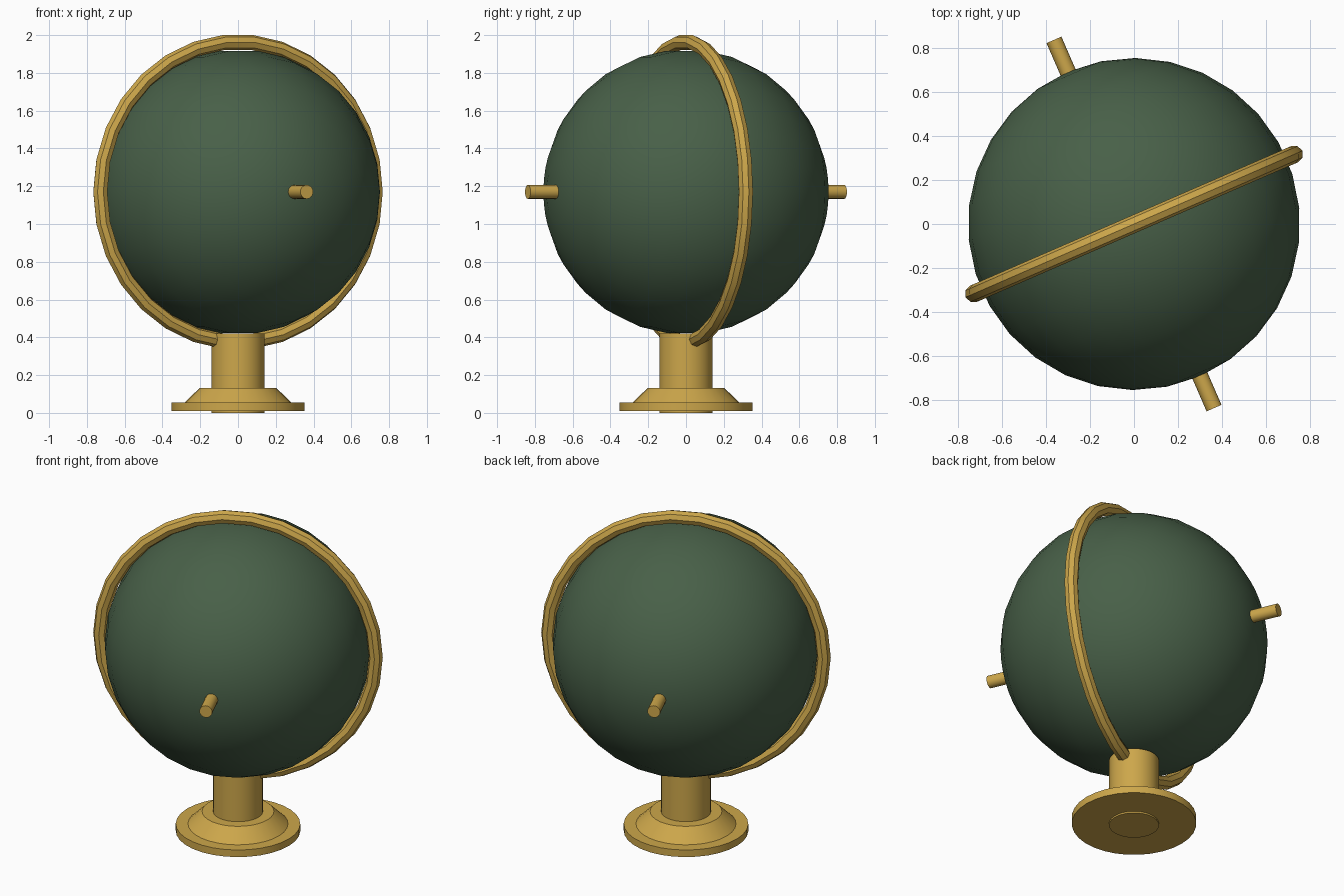
import bpy, math

if "Cube" in bpy.data.objects:
    bpy.data.objects.remove(bpy.data.objects["Cube"])

TILT = math.radians(23.5)
CENTER = (0, 0, 1.17)
AXIS_ROT = (math.pi / 2, 0, TILT)   # local z runs along the globe's pins


def material(name, rgb):
    m = bpy.data.materials.new(name)
    m.diffuse_color = (*rgb, 1)
    m.use_nodes = True
    m.node_tree.nodes["Principled BSDF"].inputs["Base Color"].default_value = m.diffuse_color
    return m


green = material("dark green", (0.065, 0.117, 0.065))
gold = material("brass gold", (0.61, 0.386, 0.07))


def lathe(name, profile, sides, mat, loc=(0, 0, 0), rot=(0, 0, 0), closed=False):
    """Turn (radius, z) points around local z; a radius of 0 is a pole."""
    verts, rings, faces = [], [], []
    for r, z in profile:
        if r < 1e-6:
            rings.append([len(verts)] * sides)
            verts.append((0, 0, z))
        else:
            rings.append(list(range(len(verts), len(verts) + sides)))
            for i in range(sides):
                a = 2 * math.pi * i / sides
                verts.append((r * math.cos(a), r * math.sin(a), z))
    pairs = list(zip(rings, rings[1:]))
    if closed:
        pairs.append((rings[-1], rings[0]))
    for lo, hi in pairs:
        for i in range(sides):
            j = (i + 1) % sides
            faces.append(list(dict.fromkeys((lo[i], lo[j], hi[j], hi[i]))))
    if not closed:                     # flat end caps
        if profile[0][0] > 1e-6:
            faces.append(rings[0][::-1])
        if profile[-1][0] > 1e-6:
            faces.append(rings[-1])
    me = bpy.data.meshes.new(name)
    me.from_pydata(verts, [], faces)
    me.materials.append(mat)
    ob = bpy.data.objects.new(name, me)
    bpy.context.collection.objects.link(ob)
    ob.location, ob.rotation_euler = loc, rot
    bpy.ops.object.select_all(action='DESELECT')
    ob.select_set(True)
    bpy.context.view_layer.objects.active = ob
    bpy.ops.object.shade_smooth_by_angle(angle=math.radians(35))
    return ob


def arc(n, radius, start, end, offset=0.0):
    """n+1 points on an arc, as (radius, z)."""
    angles = [start + (end - start) * i / n for i in range(n + 1)]
    return [(offset + radius * math.cos(a), radius * math.sin(a)) for a in angles]


# Globe ball, poles on the pins
lathe("globe", arc(15, 0.755, -math.pi / 2, math.pi / 2), 30, green, CENTER, AXIS_ROT)

# Ring around the globe
lathe("ring", arc(8, 0.04, 0, 2 * math.pi, 0.795)[:-1], 30, gold,
      CENTER, AXIS_ROT, closed=True)

# Axle whose ends show as pins
lathe("axle", [(0.037, -0.913), (0.037, 0.913)], 16, gold, CENTER, AXIS_ROT)

# Stand: column, sloped collar and foot disc
lathe("column", [(0.141, 0), (0.141, 0.42)], 32, gold)
lathe("collar", [(0.287, 0.05), (0.203, 0.132)], 32, gold)
lathe("foot_disc", [(0.352, 0.01), (0.352, 0.054)], 32, gold)
